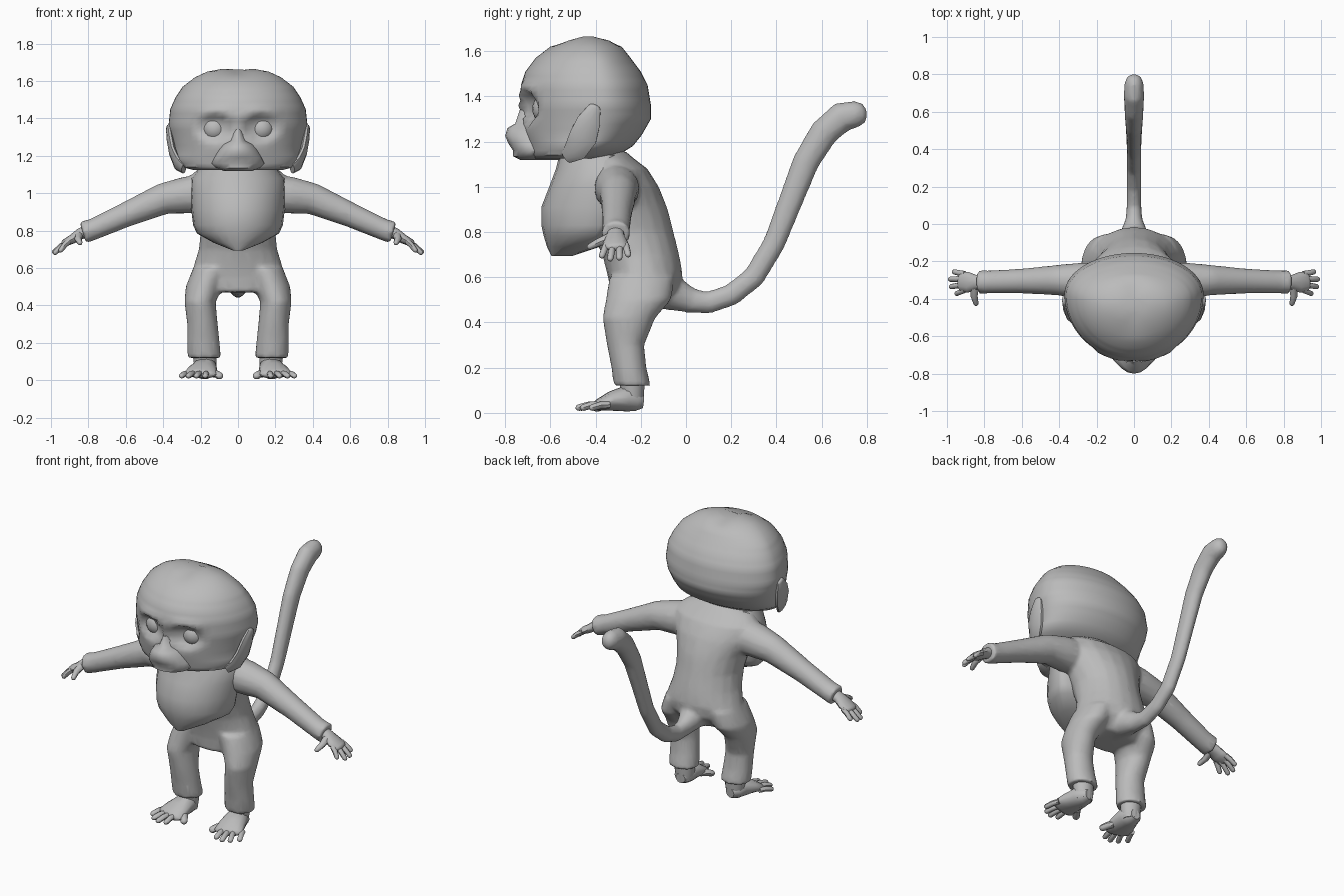
import bpy, bmesh, math
from mathutils import Vector

if "Cube" in bpy.data.objects:
    bpy.data.objects.remove(bpy.data.objects["Cube"])

fur = bpy.data.materials.new("grey")
fur.diffuse_color = (0.5, 0.5, 0.5, 1)
fur.use_nodes = True
fur.node_tree.nodes["Principled BSDF"].inputs["Base Color"].default_value = fur.diffuse_color


def skin(name, rings, mirror=False, angle=45):
    """Bridge a list of equal point rings into a closed, smooth-shaded part."""
    bm = bmesh.new()
    vs = [[bm.verts.new(p) for p in r] for r in rings]
    n = len(vs[0])
    for a, b in zip(vs, vs[1:]):
        for i in range(n):
            j = (i + 1) % n
            bm.faces.new((a[i], a[j], b[j], b[i]))
    bm.faces.new(vs[0][::-1])
    bm.faces.new(vs[-1])
    bmesh.ops.recalc_face_normals(bm, faces=bm.faces)
    me = bpy.data.meshes.new(name)
    bm.to_mesh(me)
    bm.free()
    ob = bpy.data.objects.new(name, me)
    bpy.context.collection.objects.link(ob)
    me.materials.append(fur)
    if mirror:
        m = ob.modifiers.new("mirror", 'MIRROR')
        m.use_bisect_axis[0] = False
        m.use_mirror_merge = False
    smooth(ob, angle)
    return ob


def smooth(ob, angle=45):
    bpy.ops.object.select_all(action='DESELECT')
    ob.select_set(True)
    bpy.context.view_layer.objects.active = ob
    bpy.ops.object.shade_smooth_by_angle(angle=math.radians(angle))


def stack(rows, n=20):
    """Horizontal rings from (z, centre x, half width, front y, widest y, back y)."""
    rings = []
    for z, cx, w, f, m, b in rows:
        ring = []
        for i in range(n):
            a = 2 * math.pi * i / n
            s = math.sin(a)
            ring.append((cx + w * math.cos(a), m + s * ((b - m) if s > 0 else (m - f)), z))
        rings.append(ring)
    return rings


def tube(path, side, n=10, cap=True):
    """Rings along a path of (x, y, z, side radius, other radius)."""
    pts = [Vector(p[:3]) for p in path]
    side = Vector(side)
    rings = []

    def ring(c, t, r1, r2):
        u = (side - t * side.dot(t)).normalized()
        v = t.cross(u)
        rings.append([c + u * (r1 * math.cos(2 * math.pi * i / n))
                      + v * (r2 * math.sin(2 * math.pi * i / n)) for i in range(n)])
    for k, p in enumerate(path):
        t = (pts[min(k + 1, len(pts) - 1)] - pts[max(k - 1, 0)]).normalized()
        ring(pts[k], t, p[3], p[4])
    if cap:
        r = min(p[3], p[4])
        ring(pts[-1] + t * r * 0.6, t, p[3] * 0.75, p[4] * 0.75)
        ring(pts[-1] + t * r * 0.9, t, p[3] * 0.3, p[4] * 0.3)
    return rings


# Torso, legs, arms and tail, fused into one soft body
torso = skin("body", stack([
    (.47, 0, .19, -.33, -.22, -.10), (.55, 0, .245, -.335, -.2, -.03),
    (.62, 0, .235, -.35, -.2, -.015), (.70, 0, .21, -.37, -.22, -.03),
    (.80, 0, .20, -.42, -.25, -.055), (.90, 0, .22, -.45, -.28, -.08),
    (1.0, 0, .26, -.46, -.30, -.12), (1.08, 0, .27, -.46, -.31, -.17),
    (1.125, 0, .22, -.45, -.33, -.23), (1.16, 0, .13, -.43, -.34, -.27)]))
leg = skin("leg", stack([
    (.12, .18, .09, -.32, -.24, -.155), (.2, .185, .088, -.33, -.25, -.175),
    (.3, .19, .082, -.35, -.26, -.185), (.42, .203, .084, -.37, -.25, -.135),
    (.5, .18, .1, -.355, -.21, -.065), (.6, .14, .1, -.34, -.2, -.05)]), True)
arm = skin("arm", tube([
    (.14, -.31, 1.0, .10, .11), (.28, -.305, .99, .10, .10), (.40, -.30, .97, .083, .085),
    (.60, -.305, .885, .067, .067), (.78, -.31, .805, .062, .058), (.83, -.31, .79, .065, .062)],
    (0, 1, 0), 14, False), True)
tail = skin("tail", tube([
    (0, -.14, .56, .12, .10), (0, -.05, .525, .075, .075), (0, .03, .495, .045, .055),
    (0, .10, .488, .04, .05), (0, .2, .522, .04, .05), (0, .3, .60, .04, .05),
    (0, .39, .75, .04, .05), (0, .46, .93, .042, .055), (0, .53, 1.11, .047, .06),
    (0, .61, 1.24, .052, .065), (0, .69, 1.31, .056, .068), (0, .755, 1.322, .052, .06)],
    (1, 0, 0), 12))
bpy.ops.object.select_all(action='DESELECT')
for ob in (leg, arm):
    bpy.context.view_layer.objects.active = ob
    ob.select_set(True)
    for m in list(ob.modifiers):
        bpy.ops.object.modifier_apply(modifier=m.name)
    ob.select_set(False)
for ob in (leg, arm, tail, torso):
    for m in list(ob.modifiers):
        ob.modifiers.remove(m)
    ob.select_set(True)
bpy.context.view_layer.objects.active = torso
bpy.ops.object.join()
rm = torso.modifiers.new("fuse", 'REMESH')
rm.mode, rm.voxel_size = 'VOXEL', .012
sm = torso.modifiers.new("soften", 'SMOOTH')
sm.factor, sm.iterations = .5, 8
torso.modifiers.new("thin", 'DECIMATE').ratio = .25
for m in list(torso.modifiers):
    bpy.ops.object.modifier_apply(modifier=m.name)
smooth(torso, 60)

# Chest bib with a pointed lower edge
skin("chest", stack([
    (.695, 0, .03, -.595, -.57, -.50), (.735, 0, .13, -.615, -.47, -.38),
    (.785, 0, .22, -.63, -.40, -.32), (.83, 0, .24, -.64, -.38, -.30),
    (.91, 0, .25, -.64, -.37, -.30), (1.0, 0, .255, -.605, -.36, -.30),
    (1.08, 0, .25, -.575, -.35, -.28), (1.14, 0, .2, -.56, -.35, -.28)], 24), angle=35)

# Head: jaw, cheeks and skull, with eye sockets and a brow pressed in
key = [(1.125, .24, -.68, -.50, -.36), (1.14, .30, -.69, -.48, -.30), (1.18, .34, -.70, -.43, -.235),
       (1.23, .345, -.715, -.40, -.195), (1.30, .36, -.725, -.38, -.155), (1.36, .372, -.73, -.375, -.155),
       (1.45, .362, -.73, -.38, -.17), (1.51, .335, -.71, -.39, -.20), (1.57, .295, -.665, -.40, -.245),
       (1.62, .23, -.60, -.42, -.285), (1.65, .165, -.53, -.43, -.33), (1.668, .08, -.48, -.43, -.39)]
rows = []
for a, b in zip(key, key[1:]):
    k = max(1, round((b[0] - a[0]) / .022))
    for i in range(k):
        r = [p + (q - p) * i / k for p, q in zip(a, b)]
        rows.append((r[0], 0, *r[1:]))
rows.append((key[-1][0], 0, *key[-1][1:]))
head = skin("head", stack(rows, 56))
for v in head.data.vertices:
    x, y, z = abs(v.co.x), v.co.y, v.co.z
    if y < -.45:
        arch = 1.43 - 1.6 * (x - .11) ** 2 - (.9 * max(0, .07 - x))
        d = math.hypot((x - .115) / .10, (z - 1.35) / .08)
        socket = .05 * max(0, 1 - d ** 3) if z < arch else 0
        brow = .012 * math.exp(-((z - arch - .01) / .02) ** 2) * (x < .22)
        v.co.y += socket - brow
    if z > 1.63:
        v.co.z -= .014 * math.exp(-(x / .06) ** 2)

# Eyes
bm = bmesh.new()
for s in (-1, 1):
    r = bmesh.ops.create_uvsphere(bm, u_segments=20, v_segments=12, radius=.07)
    bmesh.ops.translate(bm, verts=r["verts"], vec=(s * .125, -.61, 1.345))
me = bpy.data.meshes.new("eyes")
bm.to_mesh(me)
bm.free()
me.materials.append(fur)
eyes = bpy.data.objects.new("eyes", me)
bpy.context.collection.objects.link(eyes)
smooth(eyes)

# Muzzle and chin
skin("muzzle", stack([
    (1.118, 0, .07, -.73, -.64, -.55), (1.135, 0, .12, -.765, -.65, -.52),
    (1.16, 0, .145, -.765, -.65, -.52), (1.19, 0, .13, -.785, -.66, -.52),
    (1.225, 0, .11, -.80, -.66, -.54), (1.26, 0, .085, -.79, -.66, -.56),
    (1.28, 0, .05, -.755, -.66, -.58), (1.34, 0, .022, -.735, -.66, -.6)], 20), angle=50)

# Ears: thin flaps lying against the cheeks
skin("ear", tube([
    (.29, -.53, 1.13, .015, .03), (.325, -.49, 1.16, .02, .055), (.35, -.455, 1.22, .02, .065),
    (.362, -.43, 1.29, .02, .055), (.37, -.405, 1.35, .015, .03)], (1, 0, 0), 10), True)

# Hands: palm, four fingers and a thumb
skin("palm", tube([
    (.80, -.31, .80, .038, .035), (.845, -.312, .782, .04, .03), (.885, -.312, .755, .055, .025),
    (.925, -.308, .735, .052, .02)], (0, 1, 0), 12), True)
for name, y0, tip in (("first_finger", -.352, (.948, -.372, .695)),
                      ("middle_finger", -.323, (.978, -.335, .682)),
                      ("ring_finger", -.293, (.983, -.295, .686)),
                      ("small_finger", -.268, (.962, -.256, .70))):
    x0, z0 = .905, .742
    skin(name, tube([(x0, y0, z0, .017, .016),
                     ((x0 + tip[0]) / 2, (y0 + tip[1]) / 2, (z0 + tip[2]) / 2 + .004, .015, .015),
                     (*tip, .014, .013)], (0, 1, 0), 8), True)
skin("thumb", tube([(.85, -.335, .775, .022, .022), (.855, -.385, .755, .019, .018),
                    (.845, -.425, .735, .014, .014)], (1, 0, 0), 8), True)

# Feet: ankle, sole and five splayed toes
skin("ankle", stack([(.03, .175, .05, -.28, -.235, -.19), (.08, .175, .06, -.29, -.24, -.185),
                     (.15, .178, .065, -.295, -.24, -.18)], 14), True)
skin("foot", tube([
    (.172, -.19, .05, .03, .03), (.175, -.215, .052, .052, .045), (.178, -.26, .065, .066, .06),
    (.19, -.33, .052, .08, .044), (.202, -.385, .036, .088, .026)], (1, 0, 0), 14), True)
for i, (x, y) in enumerate(((.098, -.395), (.175, -.465), (.222, -.475), (.265, -.455), (.302, -.415))):
    x0 = .135 + .034 * i
    r = .021 if i == 0 else .016
    y0 = -.34 if i in (0, 4) else -.385
    skin("toe_%d" % (i + 1), tube([(x0, y0, .036, r, r), ((x0 + x) / 2, (y0 + y) / 2, .034, r, r),
                                   (x, y, .023, r, r * .9)], (1, 0, 0), 8), True)
